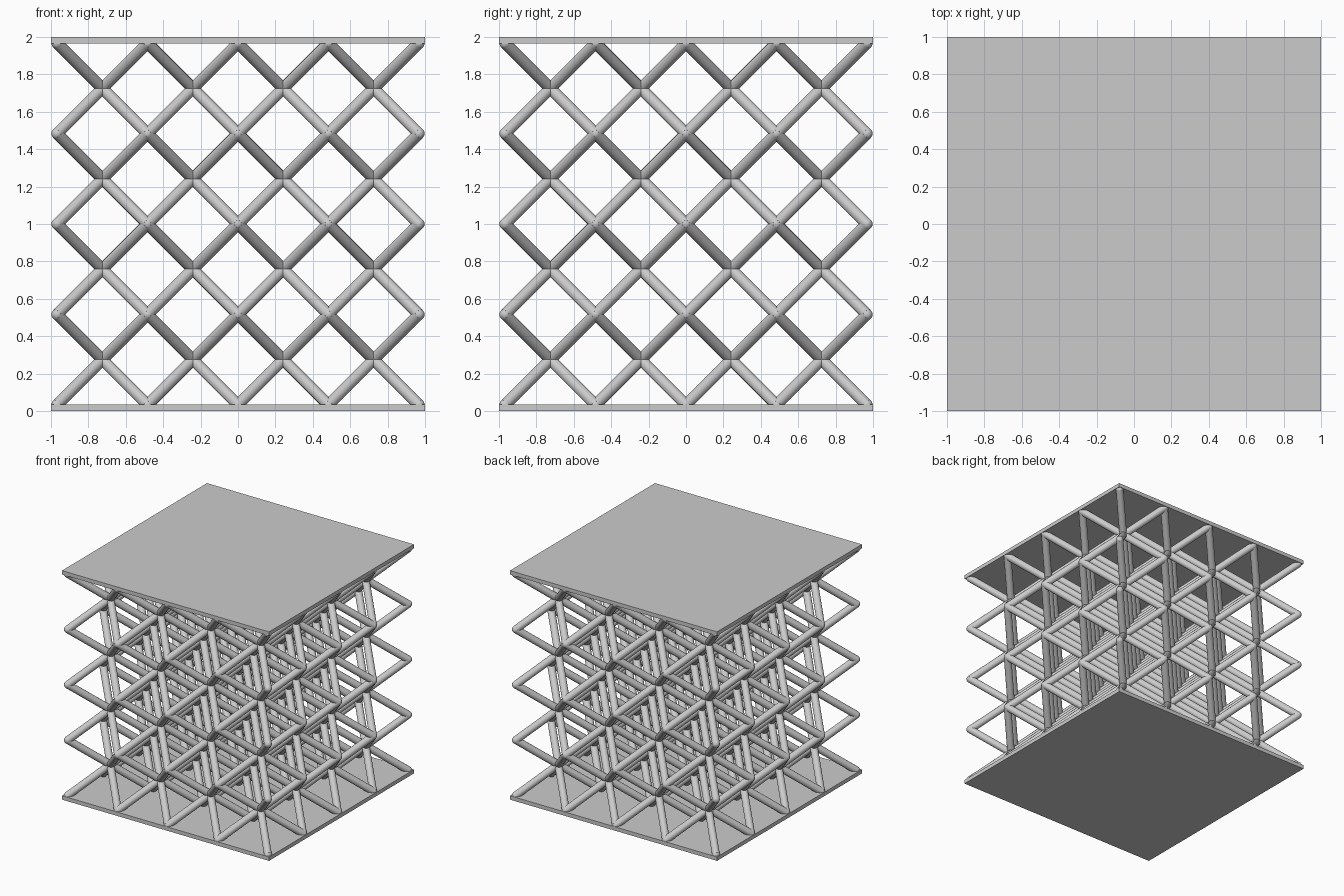
import bpy, bmesh
from math import radians
from mathutils import Matrix, Vector

if "Cube" in bpy.data.objects:
    bpy.data.objects.remove(bpy.data.objects["Cube"])

CELLS = 4            # lattice cells along each axis
R = 0.031            # strut radius
HALF = 0.967         # outer node distance from the lattice centre
PLATE = 0.034        # plate thickness
STEP = 2 * HALF / CELLS

grey = bpy.data.materials.new("light grey")
grey.diffuse_color = (0.6, 0.6, 0.6, 1)
grey.use_nodes = True
grey.node_tree.nodes["Principled BSDF"].inputs["Base Color"].default_value = grey.diffuse_color


def finish(name, bm, smooth=False):
    mesh = bpy.data.meshes.new(name)
    bm.to_mesh(mesh)
    bm.free()
    mesh.materials.append(grey)
    obj = bpy.data.objects.new(name, mesh)
    bpy.context.collection.objects.link(obj)
    if smooth:
        bpy.ops.object.select_all(action='DESELECT')
        obj.select_set(True)
        bpy.context.view_layer.objects.active = obj
        bpy.ops.object.shade_smooth_by_angle(angle=radians(40))
    return obj


def node(i, j, k):
    return Vector((-HALF + i * STEP, -HALF + j * STEP, 1 - HALF + k * STEP))


# Body-diagonal struts: four through the middle of every cell
bm = bmesh.new()
diagonals = [Vector((sx, sy, 1)) for sx in (-1, 1) for sy in (-1, 1)]
for i in range(CELLS):
    for j in range(CELLS):
        for k in range(CELLS):
            centre = node(i + 0.5, j + 0.5, k + 0.5)
            for d in diagonals:
                turn = d.to_track_quat('Z', 'Y').to_matrix().to_4x4()
                bmesh.ops.create_cone(bm, cap_ends=True, segments=16,
                                      radius1=R, radius2=R, depth=STEP * 3 ** 0.5,
                                      matrix=Matrix.Translation(centre) @ turn)
finish("lattice_struts", bm, True)

# Rounded joints where the cells meet
bm = bmesh.new()
for i in range(CELLS + 1):
    for j in range(CELLS + 1):
        for k in range(CELLS + 1):
            bmesh.ops.create_uvsphere(bm, u_segments=16, v_segments=8, radius=R,
                                      matrix=Matrix.Translation(node(i, j, k)))
finish("lattice_joints", bm, True)

# Square plates closing the bottom and top
for name, z in (("bottom_plate", PLATE / 2), ("top_plate", 2 - PLATE / 2)):
    bm = bmesh.new()
    bmesh.ops.create_cube(bm, size=1, matrix=Matrix.Translation((0, 0, z))
                          @ Matrix.Diagonal((2, 2, PLATE, 1)))
    finish(name, bm)
